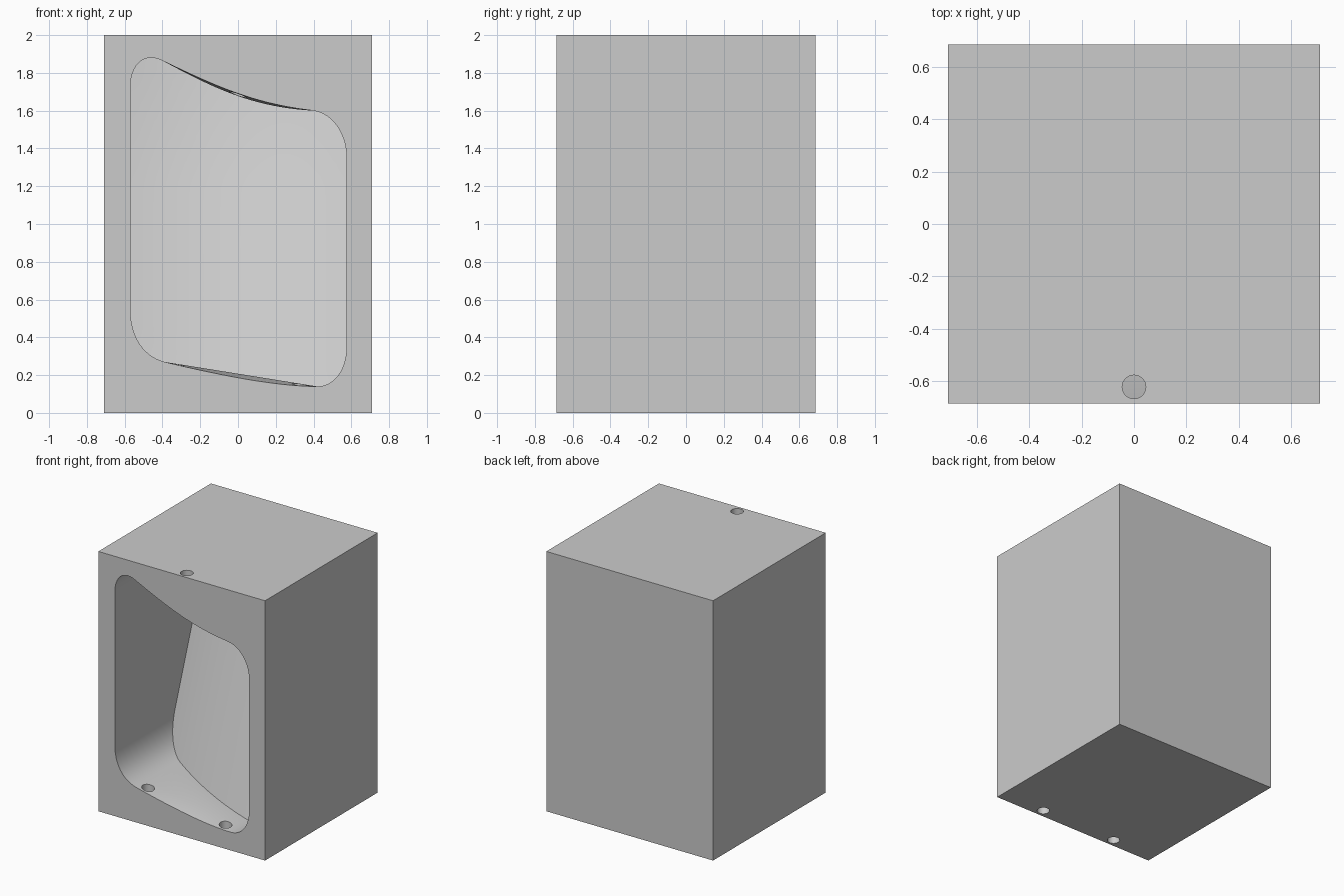
import bpy, bmesh
from mathutils import Vector
from mathutils.geometry import interpolate_bezier

cube = bpy.data.objects.get("Cube")
if cube:
    bpy.data.objects.remove(cube, do_unlink=True)

W, D, H = 1.42, 1.37, 2.0
FRONT = -D / 2

grey = bpy.data.materials.new("plain grey")
grey.use_nodes = True
colour = (0.6, 0.6, 0.6, 1)
grey.diffuse_color = colour
grey.node_tree.nodes["Principled BSDF"].inputs["Base Color"].default_value = colour


def make_object(name, bm):
    bmesh.ops.recalc_face_normals(bm, faces=bm.faces)
    mesh = bpy.data.meshes.new(name)
    bm.to_mesh(mesh)
    bm.free()
    mesh.materials.append(grey)
    obj = bpy.data.objects.new(name, mesh)
    bpy.context.collection.objects.link(obj)
    return obj


def outline(top_drop, floor_a, floor_b):
    """Closed opening outline as (x, z) points, made of curved spans."""
    spans = [
        ((-.57, .55), (-.57, .9), (-.57, 1.4), (-.57, 1.72), 12),
        ((-.57, 1.72), (-.57, 1.82), (-.525, 1.88), (-.46, 1.88), 10),
        ((-.46, 1.88), (-.43, 1.88), (-.41, 1.87), (-.39, 1.86), 4),
        ((-.39, 1.86), (-.1, 1.72 - top_drop), (.1, 1.635 - top_drop), (.4, 1.6), 20),
        ((.4, 1.6), (.5, 1.585), (.575, 1.48), (.575, 1.35), 12),
        ((.575, 1.35), (.575, 1), (.575, .7), (.575, .35), 12),
        ((.575, .35), (.575, .23), (.51, .14), (.42, .14), 12),
        ((.42, .14), floor_a, floor_b, (-.39, .27), 20),
        ((-.39, .27), (-.5, .3), (-.57, .4), (-.57, .55), 12),
    ]
    points = []
    for a, b, c, d, n in spans:
        knots = [Vector((p[0], p[1], 0)) for p in (a, b, c, d)]
        points += [(p.x, p.y) for p in interpolate_bezier(*knots, n + 1)[:-1]]
    return points


def back_y(x, z):
    """Sloping, curved rear wall of the recess."""
    rise = .36 * (z - .14) - .12 * max(0, z - 1.2) ** 2
    return FRONT + .22 + rise + .28 * (.575 - x) ** 2


# Recess cutter: lofted rings, then the curved rear wall
mouth = outline(0, (.2, .14), (-.1, .2))
inner = outline(.018, (.15, .183), (-.12, .227))
cx, cz = 0, .95
rings = [[(x, FRONT - .05, z) for x, z in mouth],
         [(x, FRONT, z) for x, z in mouth],
         [(x, FRONT + .12, z) for x, z in inner]]
steps = 14
for i in range(steps):
    s = 1 - i / steps
    ring = [(cx + (x - cx) * s, cz + (z - cz) * s) for x, z in inner]
    rings.append([(x, back_y(x, z), z) for x, z in ring])

bm = bmesh.new()
loops = [[bm.verts.new(p) for p in ring] for ring in rings]
bm.faces.new(loops[0])
for a, b in zip(loops, loops[1:]):
    for k in range(len(a)):
        j = (k + 1) % len(a)
        bm.faces.new((a[k], a[j], b[j], b[k]))
centre = bm.verts.new((cx, back_y(cx, cz), cz))
last = loops[-1]
for k in range(len(last)):
    bm.faces.new((last[k], last[(k + 1) % len(last)], centre))
cutters = [make_object("recess_cutter", bm)]

# Round through-holes: one in the top, two in the floor
for name, x, low, high in (("top_hole_cutter", 0, 1.5, 2.1),
                           ("floor_hole_left_cutter", .33, -.1, .4),
                           ("floor_hole_right_cutter", -.33, -.1, .4)):
    bm = bmesh.new()
    bmesh.ops.create_cone(bm, cap_ends=True, segments=32, radius1=.045,
                          radius2=.045, depth=high - low)
    bmesh.ops.translate(bm, verts=bm.verts, vec=(x, -.622, (low + high) / 2))
    cutters.append(make_object(name, bm))

# Main block
bm = bmesh.new()
bmesh.ops.create_cube(bm, size=1)
bmesh.ops.scale(bm, verts=bm.verts, vec=(W, D, H))
bmesh.ops.translate(bm, verts=bm.verts, vec=(0, 0, H / 2))
block = make_object("recessed_block", bm)

bpy.ops.object.select_all(action='DESELECT')
block.select_set(True)
bpy.context.view_layer.objects.active = block
for cutter in cutters:
    cutter.hide_render = True
    mod = block.modifiers.new(cutter.name, 'BOOLEAN')
    mod.operation = 'DIFFERENCE'
    mod.solver = 'EXACT'
    mod.object = cutter
    bpy.ops.object.modifier_apply(modifier=mod.name)
for cutter in cutters:
    bpy.data.objects.remove(cutter, do_unlink=True)

bpy.ops.object.shade_smooth_by_angle(angle=.5)
